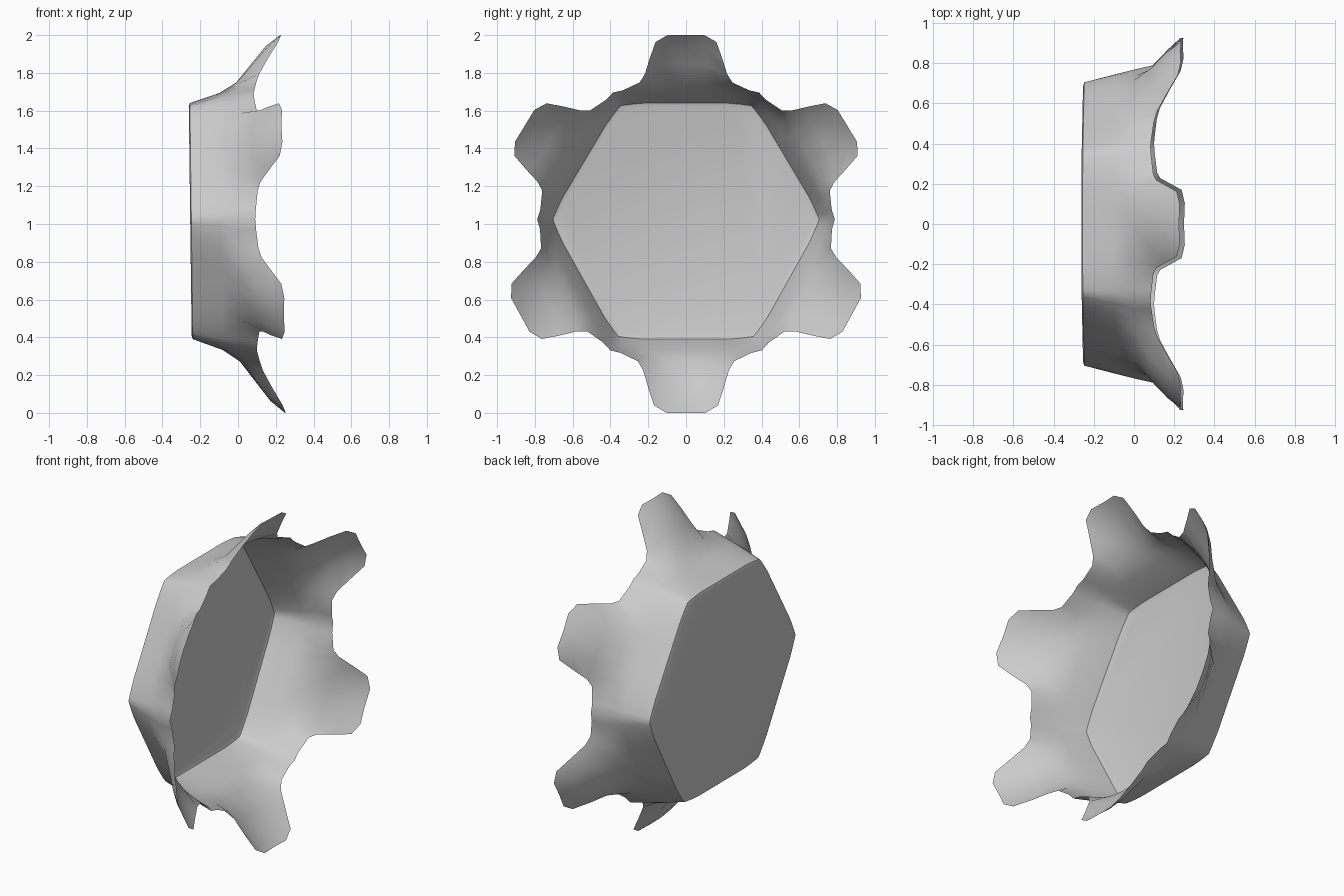
import bpy, bmesh, math

if "Cube" in bpy.data.objects:
    bpy.data.objects.remove(bpy.data.objects["Cube"])

# Half of one 60 degree sector, from tab centre to corner: (sideways, outward, x)
ROWS = [
    [(0, .608, -.253), (.125, .608, -.253), (.21, .608, -.253), (.272, .602, -.253), (.318, .597, -.253), (.343, .594, -.253)],
    [(0, .625, -.247), (.13, .625, -.247), (.22, .625, -.247), (.28, .62, -.247), (.33, .614, -.247), (.352, .610, -.247)],
    [(0, .68, -.09), (.11, .68, -.09), (.20, .678, -.09), (.27, .672, -.09), (.34, .66, -.09), (.3725, .645, -.09)],
    [(0, .738, .0), (.10, .736, .0), (.18, .728, .005), (.245, .712, .01), (.33, .685, .01), (.385, .667, .01)],
    [(0, .84, .08), (.11, .835, .085), (.222, .785, .122), (.25, .738, .106), (.34, .695, .095), (.394, .6825, .091)],
    # the last two rows exist only on the tab
    [(0, .94, .16), (.11, .93, .165), (.195, .875, .172)],
    [(0, 1.0, .236), (.10, 1.0, .240), (.165, .962, .225)],
]

bm = bmesh.new()


def place(point, angle):
    """Turn a sector point into the slightly tilted bowl's space."""
    s, r, x = point
    y = r * math.cos(angle) - s * math.sin(angle)
    z = r * math.sin(angle) + s * math.cos(angle)
    return bm.verts.new((x - .0125 * z, y * (1 - .026 * z), 1.025 + z - .025 * z * z))


# Six wall sectors, each with its flared tab
for k in range(6):
    angle = math.radians(30 + 60 * k)
    grid = []
    for row in ROWS:
        full = [(-s, r, x) for s, r, x in reversed(row[1:])] + row
        n = len(row) - 1
        grid.append({i - n: place(p, angle) for i, p in enumerate(full)})
    for low, high in zip(grid, grid[1:]):
        for i in range(-5, 5):
            if i in high and i + 1 in high:
                bm.faces.new((low[i], low[i + 1], high[i + 1], high[i]))
bmesh.ops.remove_doubles(bm, verts=bm.verts, dist=.0008)

# Flat base
inner = [e for e in bm.edges if e.is_boundary
         and all(v.co.x < -.2 for v in e.verts)]
bmesh.ops.contextual_create(bm, geom=inner)
bmesh.ops.recalc_face_normals(bm, faces=bm.faces)

mesh = bpy.data.meshes.new("hexagonal_bowl")
bm.to_mesh(mesh)
bm.free()
bowl = bpy.data.objects.new("hexagonal_bowl", mesh)
bpy.context.collection.objects.link(bowl)
bpy.context.view_layer.objects.active = bowl
bowl.select_set(True)
bpy.ops.object.shade_smooth_by_angle(angle=math.radians(50))
